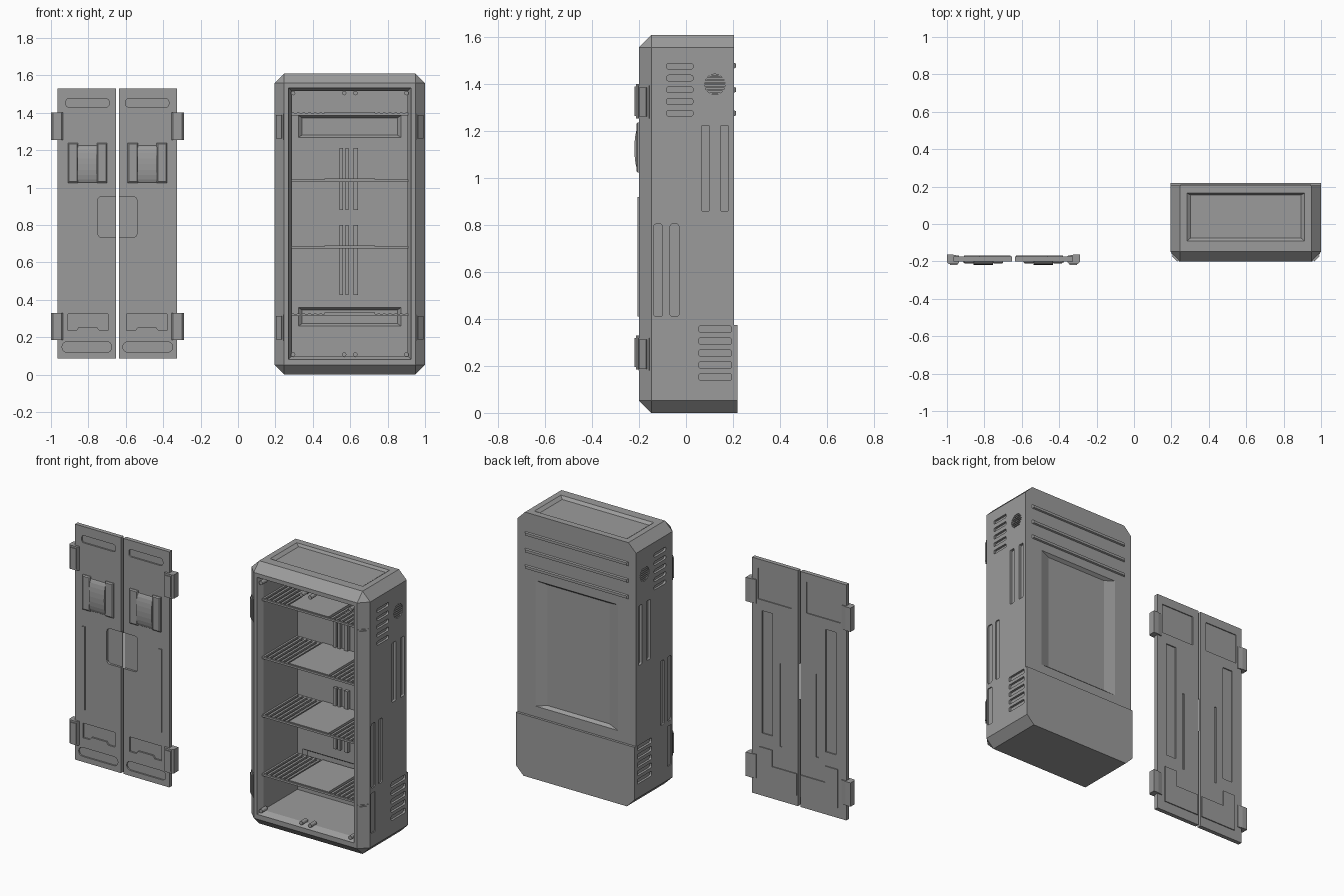
import bpy, bmesh, math

if "Cube" in bpy.data.objects:
    bpy.data.objects.remove(bpy.data.objects["Cube"])

grey = bpy.data.materials.new("Steel grey")
grey.use_nodes = True
grey.diffuse_color = (0.33, 0.33, 0.33, 1)
grey.node_tree.nodes["Principled BSDF"].inputs["Base Color"].default_value = (0.33, 0.33, 0.33, 1)


# ---------- helpers ----------
def rect(u0, v0, u1, v1, r=0.0, n=4):
    """Rectangle outline, with rounded corners when r is given."""
    if not r:
        return [(u0, v0), (u1, v0), (u1, v1), (u0, v1)]
    corners = [(u1 - r, v1 - r), (u0 + r, v1 - r), (u0 + r, v0 + r), (u1 - r, v0 + r)]
    return [(cu + r * math.cos(math.pi / 2 * (q + i / n)), cv + r * math.sin(math.pi / 2 * (q + i / n)))
            for q, (cu, cv) in enumerate(corners) for i in range(n + 1)]


def circle(u, v, r, n=20):
    return [(u + r * math.cos(2 * math.pi * i / n), v + r * math.sin(2 * math.pi * i / n)) for i in range(n)]


def loft(axis, *sections):
    """Solid through (position, outline) sections along an axis."""
    place = {"x": lambda p, u, v: (p, u, v), "y": lambda p, u, v: (u, p, v), "z": lambda p, u, v: (u, v, p)}[axis]
    return [[place(p, u, v) for u, v in outline] for p, outline in sections]


def prism(axis, a, b, outline):
    return loft(axis, (a, outline), (b, outline))


def box(x0, x1, y0, y1, z0, z1):
    return prism("z", z0, z1, rect(x0, y0, x1, y1))


def build(name, solids):
    bm = bmesh.new()
    for rings in solids:
        vs = [[bm.verts.new(c) for c in ring] for ring in rings]
        bm.faces.new(vs[0])
        bm.faces.new(vs[-1])
        n = len(vs[0])
        for a, b in zip(vs, vs[1:]):
            for i in range(n):
                bm.faces.new((a[i], a[(i + 1) % n], b[(i + 1) % n], b[i]))
    bmesh.ops.recalc_face_normals(bm, faces=bm.faces)
    mesh = bpy.data.meshes.new(name)
    bm.to_mesh(mesh)
    bm.free()
    mesh.materials.append(grey)
    obj = bpy.data.objects.new(name, mesh)
    bpy.context.collection.objects.link(obj)
    return obj


def cut(obj, solids):
    cutter = build("cutter", solids)
    cutter.hide_render = True
    mod = obj.modifiers.new("cut", "BOOLEAN")
    mod.operation, mod.solver, mod.object = "DIFFERENCE", "EXACT", cutter
    bpy.context.view_layer.objects.active = obj
    bpy.ops.object.modifier_apply(modifier=mod.name)
    bpy.data.objects.remove(cutter)


# ---------- cabinet shell ----------
CX, H, TOP, BACK = 0.5975, 0.4025, 1.61, 0.205
cabinet = build("cabinet_shell", [box(CX - H, CX + H, -0.2, BACK, 0, TOP)])
bm = bmesh.new()
bm.from_mesh(cabinet.data)
edges = [e for e in bm.edges if not all(v.co.y > 0.1 for v in e.verts)]
bmesh.ops.bevel(bm, geom=edges, offset=0.052, segments=1, affect="EDGES")
bmesh.ops.recalc_face_normals(bm, faces=bm.faces)
bm.to_mesh(cabinet.data)
bm.free()

# Interior with a sloping lip
inner = rect(CX - 0.31, 0.1, CX + 0.31, 1.515)
cut(cabinet, [loft("y", (-0.22, rect(CX - 0.33, 0.08, CX + 0.33, 1.535)), (-0.195, rect(CX - 0.328, 0.082, CX + 0.328, 1.533)),
                   (-0.165, inner), (0.165, inner))])

# Recesses in the sides
pockets, slats = [], []
for s in (-1, 1):
    def side(u0, v0, u1, v1, depth=0.014, r=0.009):
        pockets.append(prism("x", CX + s * (H + 0.01), CX + s * (H - depth), rect(u0, v0, u1, v1, r)))
    for i in range(5):
        z = 1.477 - i * 0.05
        side(-0.083, z - 0.012, 0.03, z + 0.012)
        z = 0.357 - i * 0.051
        side(0.055, z - 0.015, 0.193, z + 0.015)
    for y in (0.065, 0.147):
        side(y, 0.86, y + 0.035, 1.225, 0.016, 0.006)
    for y in (-0.138, -0.068):
        side(y, 0.41, y + 0.038, 0.805, 0.008, 0.012)
    side(-0.138, 0.135, -0.1, 0.38, 0.006, 0.004)
    pockets.append(prism("x", CX + s * (H + 0.01), CX + s * (H - 0.02), circle(0.123, 1.4, 0.044)))
    for i in range(-3, 4):
        z = 1.4 + i * 0.0125
        w = math.sqrt(0.044 ** 2 - (z - 1.4) ** 2)
        xs = sorted((CX + s * (H - 0.022), CX + s * (H - 0.003)))
        slats.append(box(*xs, 0.123 - w, 0.123 + w, z - 0.0035, z + 0.0035))
# Back panel, roof panel and inner back panels
pockets.append(loft("y", (0.215, rect(CX - 0.28, 0.44, CX + 0.28, 1.21)), (0.205, rect(CX - 0.28, 0.44, CX + 0.28, 1.21)),
                    (0.187, rect(CX - 0.21, 0.455, CX + 0.21, 1.195))))
pockets.append(loft("z", (1.62, rect(CX - 0.32, -0.095, CX + 0.32, 0.167)), (1.61, rect(CX - 0.315, -0.092, CX + 0.315, 0.165)),
                    (1.595, rect(CX - 0.295, -0.075, CX + 0.295, 0.155))))
cut(cabinet, pockets)
inner_panels = []
for z0, z1 in ((1.268, 1.385), (0.26, 0.358)):
    inner_panels.append(loft("y", (0.16, rect(CX - 0.275, z0, CX + 0.275, z1)), (0.165, rect(CX - 0.275, z0, CX + 0.275, z1)),
                             (0.183, rect(CX - 0.255, z0 + 0.012, CX + 0.255, z1 - 0.012))))
cut(cabinet, inner_panels)
build("grille_slats", slats)

# Back cover and ridges
c = 0.052
cover = [(CX - H, c), (CX - H + c, 0), (CX + H - c, 0), (CX + H, c), (CX + H, 0.375), (CX - H, 0.375)]
build("back_cover", [prism("y", 0.2, 0.22, cover)])
build("back_ridges", [loft("y", (0.2, rect(CX - 0.355, z - 0.014, CX + 0.355, z + 0.014)),
                           (0.214, rect(CX - 0.345, z - 0.008, CX + 0.345, z + 0.008))) for z in (1.48, 1.377, 1.277)])

# Rails on the inner back wall
build("inner_rails", [box(CX + x - w, CX + x + w, 0.145, 0.17, z0, z1)
                      for z0, z1 in ((0.88, 1.21), (0.425, 0.8))
                      for x, w in ((-0.045, 0.009), (-0.015, 0.008), (0.033, 0.012))])

# Shelves: rails, slats and a middle plate
for n, z in enumerate((1.393, 1.037, 0.68, 0.32)):
    parts = [box(CX - 0.312, CX + 0.312, y, y + 0.012, z - 0.007, z + 0.005) for y in (-0.175, 0.15)]
    parts.append(box(CX - 0.135, CX + 0.135, -0.17, 0.16, z - 0.005, z + 0.011))
    for s in (-1, 1):
        for i in range(6):
            x = CX + s * (0.155 + i * 0.03)
            parts.append(box(x - 0.007, x + 0.007, -0.17, 0.16, z - 0.004, z + 0.007))
    build(f"shelf_{n + 1}", parts)

# Pins round the opening
build("frame_pins", [prism("y", -0.2, -0.15, circle(CX + x, z, 0.012, 12))
                     for z in (0.107, 1.505) for x in (-0.303, -0.03, 0.03, 0.303)])

# Hinge plates on the chamfered front edges
plates = []
for s in (-1, 1):
    for z in (1.325, 0.25):
        for grow, lift in ((0, 0.008), (-0.008, 0.013)):
            outer, inn = (0.39 + grow, -0.158 + grow), (0.345 - grow, -0.203 - grow)
            pts = [(outer[0] - 0.02, outer[1] + 0.02), (outer[0] + lift, outer[1] - lift + 0.008),
                   (inn[0] + lift, max(inn[1] - lift + 0.008, -0.205)), (inn[0] - 0.01, inn[1] + 0.03)]
            plates.append(prism("z", z - 0.07 - grow, z + 0.07 + grow, [(CX + s * u, v) for u, v in pts]))
build("cabinet_hinge_plates", plates)

# ---------- doors, mirrored about their shared gap ----------
DX, FRONT, REAR = -0.645, -0.2, -0.174
for s, name in ((-1, "right"), (1, "left")):
    def flip(outline):
        return [(DX + s * u, v) for u, v in outline]

    def face(a, b, outline):
        return prism("y", a, b, flip(outline))

    door = build(f"{name}_door", [face(FRONT, REAR, rect(0.008, 0.087, 0.32, 1.53))])
    notch = [(0.05, 0.235), (0.095, 0.235), (0.108, 0.252), (0.208, 0.252), (0.22, 0.235), (0.265, 0.235),
             (0.265, 0.325), (0.05, 0.325)]
    cut(door, [
        face(-0.22, -0.191, rect(0.045, 1.43, 0.275, 1.475, 0.015)),
        face(-0.22, -0.191, rect(0.03, 0.12, 0.295, 0.175, 0.025)),
        face(-0.22, -0.19, notch),
        face(-0.22, -0.187, rect(-0.105, 0.733, 0.105, 0.952, 0.022)),
        face(-0.16, -0.18, rect(0.05, 1.285, 0.28, 1.475)),
        face(-0.16, -0.181, rect(0.18, 0.47, 0.25, 1.22)),
        face(-0.16, -0.18, rect(0.115, 0.42, 0.13, 0.93)),
    ])
    # Raised trim: side strip, bracket posts, curved grip, rear plate
    build(f"{name}_door_strip", [face(-0.206, -0.19, rect(0.25, 0.41, 0.27, 0.92))])
    build(f"{name}_bracket_posts", [loft("y", (-0.19, flip(rect(u, 1.025, u + 0.055, 1.238))),
                                         (-0.206, flip(rect(u, 1.025, u + 0.055, 1.238))),
                                         (-0.212, flip(rect(u + 0.006, 1.032, u + 0.049, 1.232))))
                                    for u in (0.055, 0.21)])
    arc = [(-0.198 - 0.022 * math.sin(math.pi * i / 10), 1.125 - 0.1 * math.cos(math.pi * i / 10)) for i in range(11)]
    build(f"{name}_curved_grip", [prism("x", DX + s * 0.108, DX + s * 0.212, arc + [(-0.19, 1.225), (-0.19, 1.025)])])
    ell = [(0.015, 0.15), (0.265, 0.15), (0.265, 0.385), (0.18, 0.385), (0.18, 0.285), (0.015, 0.285)]
    build(f"{name}_rear_plate", [face(-0.18, -0.168, ell)])
    # Hinges wrapping the outer edge
    hinges = []
    for z in (1.328, 0.257):
        wrap = [(0.29, -0.17), (0.29, -0.206), (0.298, -0.214), (0.345, -0.214), (0.355, -0.204), (0.355, -0.164), (0.322, -0.164)]
        hinges.append(prism("z", z - 0.073, z + 0.073, flip(wrap)))
        hinges.append(face(-0.21, -0.219, rect(0.3, z - 0.062, 0.34, z + 0.062)))
    build(f"{name}_door_hinges", hinges)
